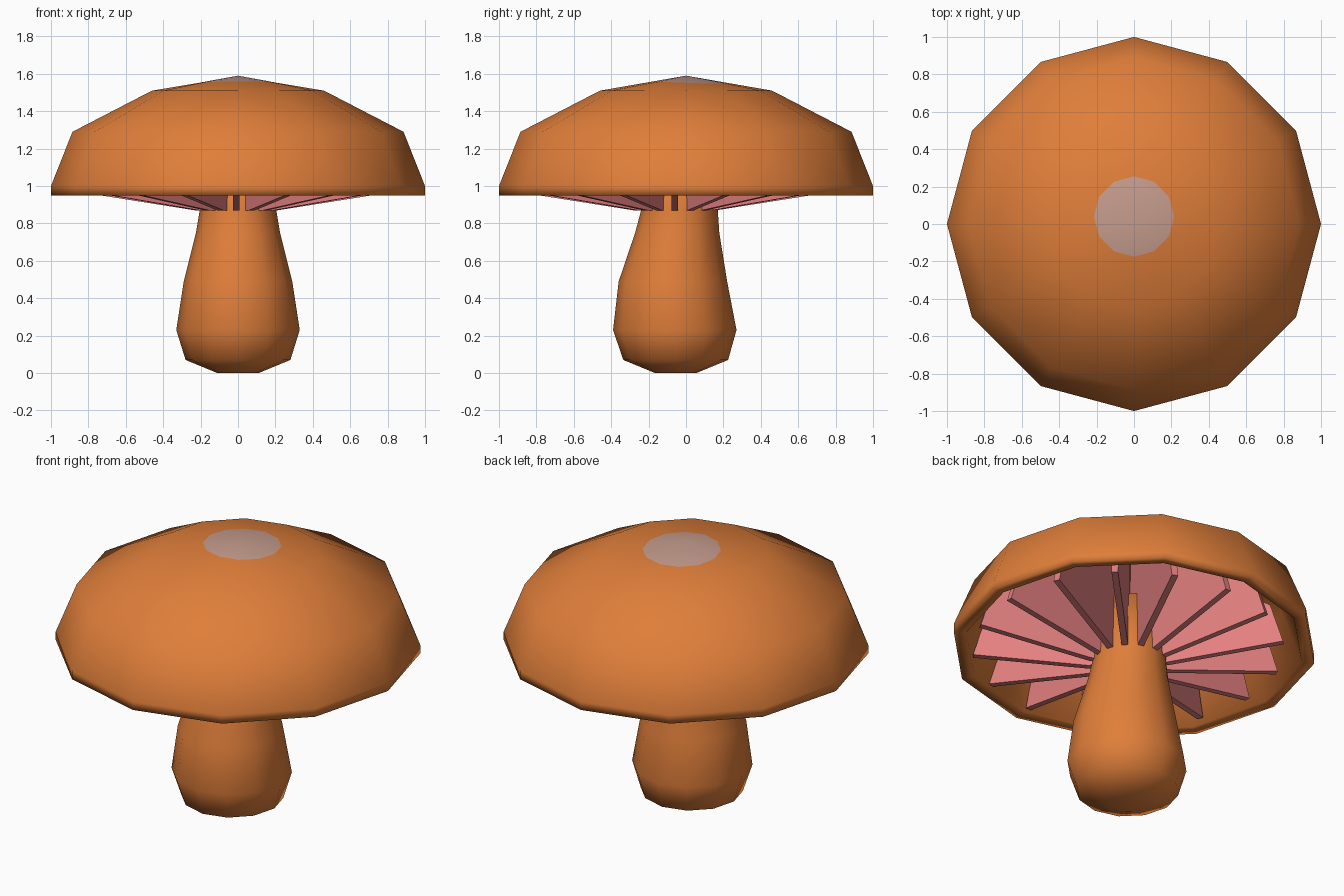
import bpy, bmesh, math
from mathutils import Vector

if "Cube" in bpy.data.objects:
    bpy.data.objects.remove(bpy.data.objects["Cube"])


def material(name, rgb):
    m = bpy.data.materials.new(name)
    m.diffuse_color = (*rgb, 1)
    m.use_nodes = True
    m.node_tree.nodes["Principled BSDF"].inputs["Base Color"].default_value = m.diffuse_color
    return m


ORANGE = material("orange skin", (0.74, 0.209, 0.042))
GREY = material("greyish pink patch", (0.56, 0.33, 0.265))
PINK = material("pink gills", (0.775, 0.216, 0.216))
SIDES = 12
APEX = 1.59


def finish(name, bm, mats, smooth):
    bmesh.ops.recalc_face_normals(bm, faces=bm.faces)
    for f in bm.faces:
        f.smooth = smooth
    mesh = bpy.data.meshes.new(name)
    bm.to_mesh(mesh)
    bm.free()
    for m in mats:
        mesh.materials.append(m)
    ob = bpy.data.objects.new(name, mesh)
    bpy.context.collection.objects.link(ob)
    return ob


def ring(bm, r, z, cy=0.0):
    return [bm.verts.new((r * math.cos(a), cy + r * math.sin(a), z))
            for a in (2 * math.pi * i / SIDES for i in range(SIDES))]


def bridge(bm, a, b):
    for i in range(SIDES):
        j = (i + 1) % SIDES
        bm.faces.new((a[i], a[j], b[j], b[i]))


def fan(bm, tip, loop):
    return [bm.faces.new((tip, loop[i], loop[(i + 1) % SIDES])) for i in range(SIDES)]


# Cap: hollow faceted dome with a pale patch around the peak
bm = bmesh.new()
patch = ring(bm, 0.215, APEX, 0.04)
for v in patch:  # lay the off-centre patch outline on the top facets
    rho = max(v.co.xy.dot(Vector((math.cos(a), math.sin(a))))
              for a in (math.pi * (2 * i + 1) / SIDES for i in range(SIDES)))
    v.co.z = APEX - 0.08 * rho / math.cos(math.pi / SIDES) / 0.46
for f in fan(bm, bm.verts.new((0, 0, APEX)), patch):
    f.material_index = 1
prev = patch
for r, z in [(0.46, 1.51), (0.885, 1.29), (1.0, 1.0), (1.0, 0.95),
             (0.93, 0.955), (0.82, 1.25), (0.42, 1.45)]:
    cur = ring(bm, r, z)
    bridge(bm, prev, cur)
    prev = cur
fan(bm, bm.verts.new((0, 0, 1.52)), prev)
finish("cap", bm, [ORANGE, GREY], True)

# Stem: bulbous, leaning slightly
bm = bmesh.new()
prev = None
for r, z, cy in [(0.11, 0, -0.055), (0.28, 0.07, -0.055), (0.33, 0.23, -0.06),
                 (0.29, 0.49, -0.07), (0.225, 0.75, -0.047),
                 (0.205, 0.87, -0.035), (0.19, 1.2, -0.035)]:
    cur = ring(bm, r, z, cy)
    if prev:
        bridge(bm, prev, cur)
    else:
        bm.faces.new(cur)
    prev = cur
bm.faces.new(prev)
finish("stem", bm, [ORANGE], True)

# Gills: radial plates filling the underside of the cap
bm = bmesh.new()
GILL = [(0.1, 0.87), (0.22, 0.87), (0.85, 0.97), (0.78, 1.2), (0.4, 1.42), (0.1, 1.46)]
COUNT, HALF = 16, 0.018
for k in range(COUNT):
    a = 2 * math.pi * k / COUNT
    out = Vector((math.cos(a), math.sin(a), 0))
    side = Vector((-out.y, out.x, 0)) * HALF
    base = Vector((-0.01, -0.06, 0))
    left, right = ([bm.verts.new(base + out * r + side * s + Vector((0, 0, z)))
                    for r, z in GILL] for s in (1, -1))
    bm.faces.new(left)
    bm.faces.new(right[::-1])
    for i in range(len(GILL)):
        j = (i + 1) % len(GILL)
        bm.faces.new((left[j], left[i], right[i], right[j]))
finish("gills", bm, [PINK], False)
